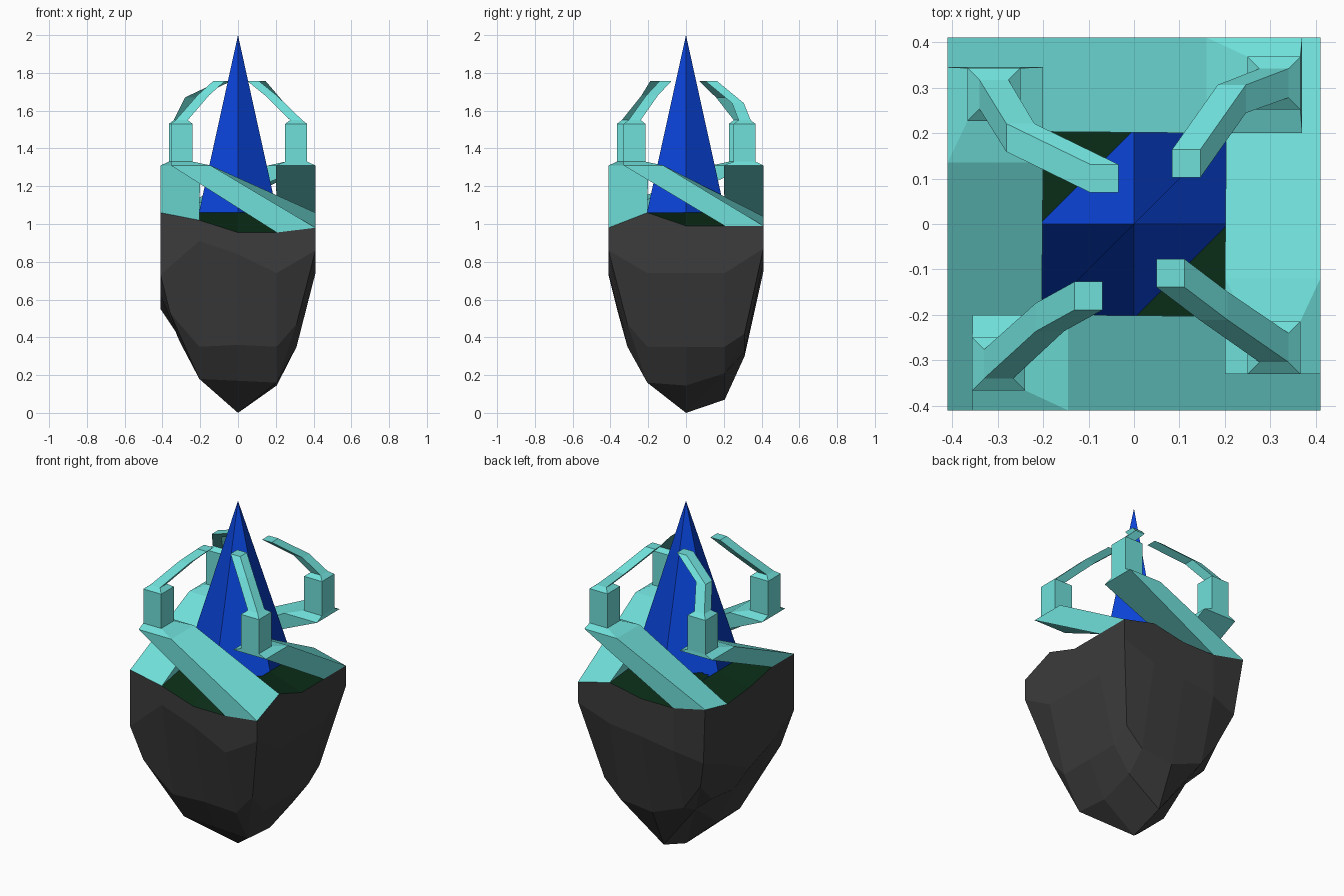
import bpy

if "Cube" in bpy.data.objects:
    bpy.data.objects.remove(bpy.data.objects["Cube"])


def material(name, rgb):
    m = bpy.data.materials.new(name)
    m.diffuse_color = (*rgb, 1)
    m.use_nodes = True
    m.node_tree.nodes["Principled BSDF"].inputs["Base Color"].default_value = m.diffuse_color
    return m


def make(name, verts, faces, mat):
    me = bpy.data.meshes.new(name)
    me.from_pydata(verts, [], faces)
    me.validate()
    ob = bpy.data.objects.new(name, me)
    me.materials.append(mat)
    bpy.context.collection.objects.link(ob)
    return ob


def loft(rings):
    """Vertices and side faces joining equally sized closed rings."""
    n = len(rings[0])
    verts = [v for r in rings for v in r]
    faces = [(k * n + i, k * n + (i + 1) % n, (k + 1) * n + (i + 1) % n, (k + 1) * n + i)
             for k in range(len(rings) - 1) for i in range(n)]
    return verts, faces


stone = material("stone", (0.045, 0.045, 0.045))
grass = material("grass", (0.003, 0.025, 0.008))
teal = material("teal", (0.16, 0.74, 0.70))
blue = material("blue", (0.003, 0.06, 0.72))

# Sixteen points around a square, from the front left corner, counter-clockwise
T = [-1, -0.5, 0, 0.5]
PERIM = ([(t, -1) for t in T] + [(1, t) for t in T] +
         [(-t, 1) for t in T] + [(-1, -t) for t in T])


def square_ring(c, zs, corners={}):
    """Level-ish square of half size c; corners overrides the half size at a corner index."""
    ring = []
    for i, ((x, y), z) in enumerate(zip(PERIM, zs)):
        h = corners.get(i, c)
        ring.append((max(-h, min(h, x * 0.41)), max(-h, min(h, y * 0.41)), z))
    return ring


# Rock: faceted square rings narrowing to a point
rim = square_ring(0.41, [1.06, 1.02, .955, .955, .98, 1.06, .99, .99,
                         .99, 1.04, 1.0, 1.0, 1.045, 1.0, 1.02, 1.06])
belly = square_ring(0.41, [.73, .91, .84, .74, .86, .74, .74, .74,
                           .87, .80, .78, .75, .71, .65, .55, .62], {12: 0.375})
lower = square_ring(0.31, [.53, .35, .36, .35, .47, .35, .35, .35,
                           .42, .32, .30, .38, .53, .42, .40, .38], {0: 0.36})
foot = square_ring(0.205, [.18, .18, .17, .16, .16, .16, .145, .21,
                           .21, .21, .07, .33, .33, .33, .18, .18])
v, f = loft([rim, belly, lower, foot])
f = [tuple(reversed(q)) for q in f]
point = len(v)
v.append((0, 0, 0))
f += [(48 + (i + 1) % 16, 48 + i, point) for i in range(16)]
make("rock", v, f, stone)

# Ground sloping from the level middle to the uneven rim
v, f = loft([rim, square_ring(0.205, [1.06] * 16)])
f.append(tuple(range(16, 32)))
make("ground", v, f, grass)

# Crystal: four folded quads, full at two corners and cut back at the other two
b = 0.207
base = [(x * b, y * b, 1.06) for x, y in PERIM[::2]]
faces = []
for k in (0, 2, 4, 6):                      # corner index with its two side midpoints
    quad = ((k - 1) % 8, k, (k + 1) % 8, 8)
    faces.append(quad if k in (2, 6) else quad[3:] + quad[:3])
make("crystal", base + [(0, 0, 2)], faces, blue)

SIGNS = ((-1, -1), (1, -1), (1, 1), (-1, 1))


# Arms: leaning ramp, upright post and bent claw as one run of squares
def arm(name, corner, high, post, elbow, elbow_z, tip):
    # low end rises from the tilted corner patch of the ground
    x, y, _ = rim[corner]
    patch = [rim[corner - 1], rim[corner], rim[corner + 1], (x / 2, y / 2, 1.06)]
    low = [min(patch, key=lambda p: (p[0] - x * .75 - sx * .1) ** 2 +
               (p[1] - y * .75 - sy * .1) ** 2) for sx, sy in SIGNS]
    steps = [(*high, 0.105, 1.31), (*post, 0.058, 1.33), (*post, 0.058, 1.53),
             (*post, 0.032, 1.55), (*elbow, 0.031, elbow_z), (*tip, 0.031, 1.757)]
    rings = [low] + [[(px + sx * h, py + sy * h, z) for sx, sy in SIGNS]
                     for px, py, h, z in steps]
    v, f = loft(rings)
    last = len(v) - 4
    f.append(tuple(range(last, last + 4)))
    make(name, v, f, teal)


c = 0.305
arm("front_arm", 4, (-.25, -c), (-.298, -.308), (-.185, -.205), 1.68, (-.10, -.158))
arm("right_arm", 8, (c, -.225), (.308, -.272), (.175, -.18), 1.68, (.08, -.108))
arm("back_arm", 12, (.265, c), (.308, .31), (.215, .275), 1.64, (.115, .133))
arm("left_arm", 0, (-c, .24), (-.308, .285), (-.25, .19), 1.67, (-.065, .10))
